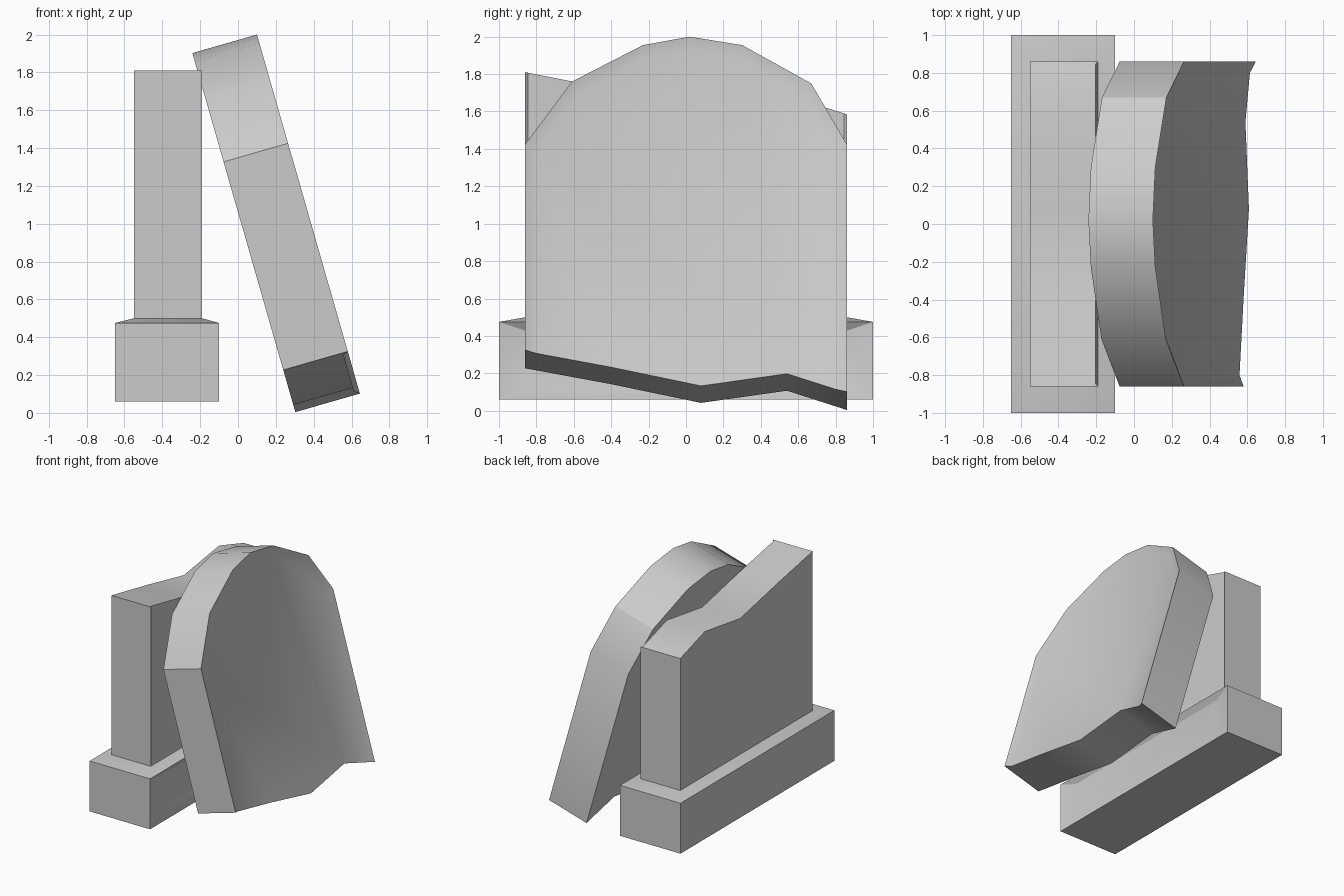
import bpy, math
from mathutils import Vector

if "Cube" in bpy.data.objects:
    bpy.data.objects.remove(bpy.data.objects["Cube"])

TILT = math.atan(0.2868)


def make_object(name, verts, faces):
    mesh = bpy.data.meshes.new(name)
    mesh.from_pydata(verts, [], faces)
    obj = bpy.data.objects.new(name, mesh)
    bpy.context.collection.objects.link(obj)
    bpy.ops.object.select_all(action='DESELECT')
    obj.select_set(True)
    bpy.context.view_layer.objects.active = obj
    bpy.ops.object.mode_set(mode='EDIT')
    bpy.ops.mesh.select_all(action='SELECT')
    bpy.ops.mesh.remove_doubles(threshold=0.0001)
    bpy.ops.mesh.normals_make_consistent(inside=False)
    bpy.ops.object.mode_set(mode='OBJECT')
    bpy.ops.object.shade_smooth_by_angle(angle=math.radians(30))
    return obj


def broken_slab(name, outer, inner, crack, thick, depth, place):
    """Slab with a sunken front panel and one jagged broken edge."""
    verts, faces = [], []

    def loop(points, w):
        start = len(verts)
        verts.extend(place(y, v, w) for y, v in points)
        return list(range(start, len(verts)))

    rim, back = loop(outer, 0), loop(outer, thick)
    panel = loop(inner, depth)
    crack_f, crack_b = loop(crack, depth), loop(crack, thick)
    faces += [panel + crack_f, back + crack_b]
    for i in range(len(outer) - 1):
        faces.append([rim[i], rim[i + 1], panel[i + 1], panel[i]])
        faces.append([rim[i], rim[i + 1], back[i + 1], back[i]])
    for i in range(len(crack) - 1):
        faces.append([crack_f[i], crack_f[i + 1], crack_b[i + 1], crack_b[i]])
    for e, c in ((-1, 0), (0, -1)):
        faces.append([rim[e], back[e], crack_b[c], crack_f[c], panel[e]])
    return make_object(name, verts, faces)


# Plinth: sloped shoulder on top, sunken panel on the +x side
def ring(x0, x1, y, z):
    return [(x0, -y, z), (x1, -y, z), (x1, y, z), (x0, y, z)]


verts = ring(-0.65, -0.10, 1, 0.06) + ring(-0.65, -0.10, 1, 0.475)
verts += ring(-0.55, -0.19, 0.86, 0.50)
verts += [(-0.13, y, z) for y, z in
          ((-0.85, 0.12), (0.85, 0.12), (0.85, 0.425), (-0.85, 0.425))]
faces = [(0, 1, 2, 3), (8, 9, 10, 11), (12, 13, 14, 15)]
faces += [(i, (i + 1) % 4, 4 + (i + 1) % 4, 4 + i) for i in (0, 2, 3)]
faces += [(4 + i, 4 + (i + 1) % 4, 8 + (i + 1) % 4, 8 + i) for i in range(4)]
side = (1, 2, 6, 5)
faces += [(side[i], side[(i + 1) % 4], 12 + (i + 1) % 4, 12 + i) for i in range(4)]
make_object("plinth", verts, faces)

# Standing stump with jagged top
broken_slab(
    "standing_stump",
    [(-0.86, 1.81), (-0.86, 0.49), (0.86, 0.49), (0.86, 1.585)],
    [(-0.845, 1.807), (-0.845, 0.56), (0.845, 0.56), (0.845, 1.59)],
    [(0.54, 1.685), (0.08, 1.617), (-0.40, 1.72)],
    0.36, 0.013,
    lambda y, v, w: Vector((-0.19 - w, y, v)))

# Broken-off arched slab leaning against the stump
broken_slab(
    "leaning_slab",
    [(-0.86, 0.325), (-0.86, 1.425), (-0.61, 1.76), (-0.23, 1.955), (0.02, 2.0),
     (0.30, 1.955), (0.67, 1.75), (0.86, 1.425), (0.86, 0.102)],
    [(-0.80, 0.314), (-0.80, 1.405), (-0.575, 1.70), (-0.22, 1.895), (0.02, 1.937),
     (0.29, 1.895), (0.625, 1.705), (0.80, 1.405), (0.80, 0.122)],
    [(0.54, 0.205), (0.08, 0.14), (-0.40, 0.24)],
    0.355, 0.026,
    lambda y, v, w: Vector((0.10 + (2 - v) * 0.2868 - w * math.cos(TILT),
                            y, v - w * math.sin(TILT))))
